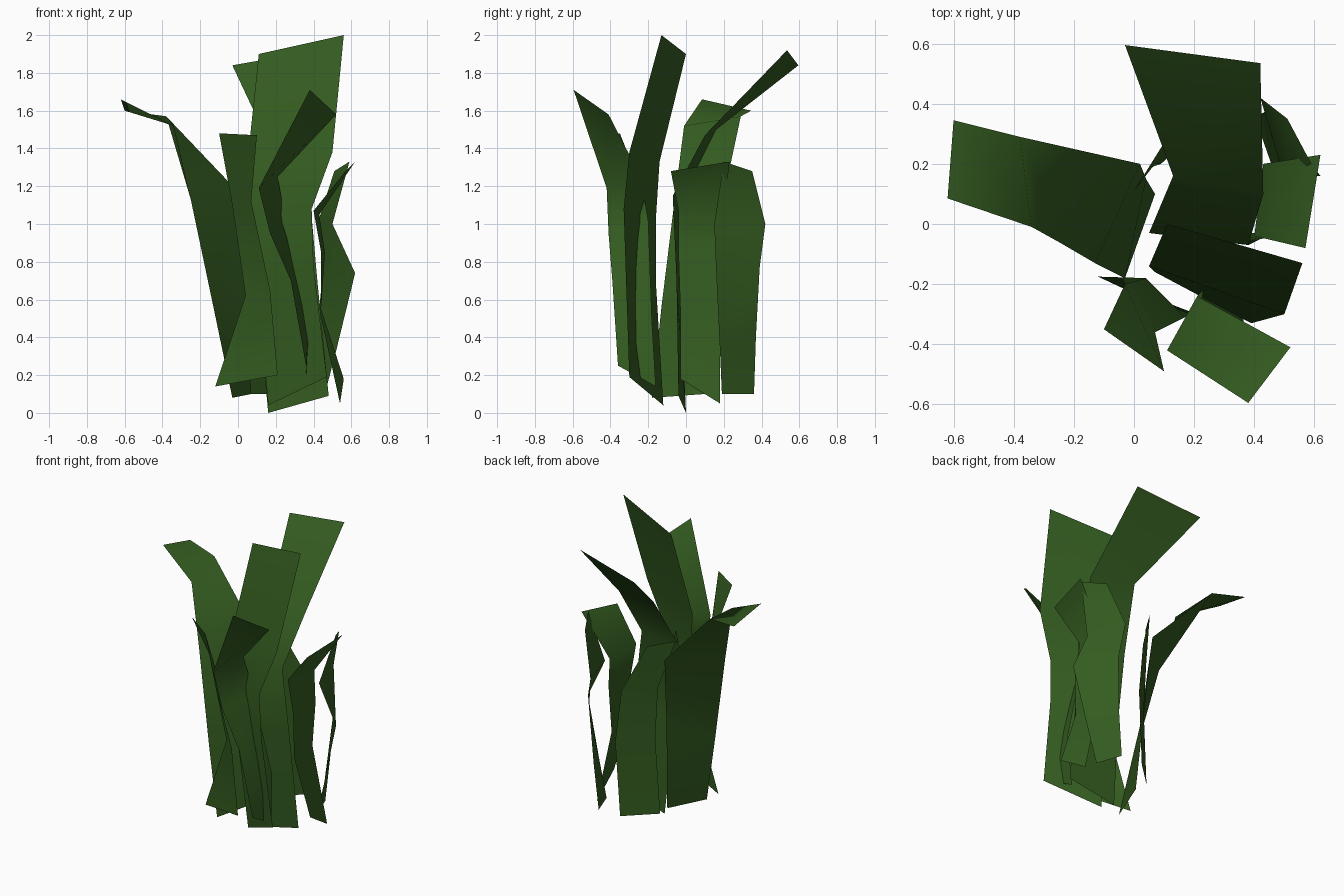
import bpy

green = bpy.data.materials.new("leaf_green")
green.diffuse_color = (0.035, 0.11, 0.015, 1)


def blade(name, left, right):
    """Ribbon leaf lofted between its left and right edge paths, root to tip."""
    n = len(left)
    faces = [(i, n + i, n + i + 1, i + 1) for i in range(n - 1)]
    mesh = bpy.data.meshes.new(name)
    mesh.from_pydata(left + right, [], faces)
    mesh.materials.append(green)
    mesh.shade_smooth()
    obj = bpy.data.objects.new(name, mesh)
    bpy.context.collection.objects.link(obj)


# Leaf arching out to the left
blade("left_arching_blade",
      [(-0.03, -0.18, 0.08), (-0.13, -0.13, 0.56), (-0.25, -0.06, 1.13),
       (-0.34, -0.01, 1.52), (-0.62, 0.085, 1.66)],
      [(0.07, 0.10, 0.10), (0.04, 0.15, 0.68), (0.02, 0.20, 1.15),
       (-0.38, 0.29, 1.57), (-0.60, 0.345, 1.60)])

# Tallest leaf in the middle
blade("tall_centre_blade",
      [(0.16, -0.12, 0.04), (0.10, -0.16, 0.70), (0.07, -0.16, 1.02),
       (0.05, -0.14, 1.33), (0.11, 0.0, 1.90)],
      [(0.47, -0.30, 0.19), (0.40, -0.32, 0.78), (0.39, -0.33, 1.08),
       (0.50, -0.30, 1.38), (0.56, -0.13, 2.0)])

# Wide leaf leaning to the back
blade("back_arching_blade",
      [(0.16, 0.0, 0.0), (0.10, -0.03, 0.65), (0.05, -0.03, 1.12),
       (0.13, 0.16, 1.50), (-0.03, 0.595, 1.84)],
      [(0.48, -0.04, 0.09), (0.42, -0.05, 0.70), (0.38, -0.07, 1.15),
       (0.43, 0.10, 1.47), (0.42, 0.535, 1.92)])

# Leaf leaning to the front
blade("front_arching_blade",
      [(0.36, -0.36, 0.25), (0.28, -0.39, 0.70), (0.17, -0.41, 0.95),
       (0.11, -0.42, 1.19), (0.38, -0.595, 1.71)],
      [(0.36, -0.16, 0.14), (0.38, -0.18, 0.48), (0.25, -0.20, 1.02),
       (0.21, -0.24, 1.25), (0.52, -0.41, 1.58)])

# Twisted leaf at front left
blade("front_left_blade",
      [(-0.12, -0.175, 0.14), (0.04, -0.18, 0.62), (-0.03, -0.20, 1.10),
       (-0.10, -0.35, 1.48)],
      [(0.21, -0.30, 0.20), (0.17, -0.31, 0.65), (0.07, -0.36, 1.12),
       (0.10, -0.49, 1.47)])

# Bowed leaf on the right
blade("right_bowed_blade",
      [(0.56, -0.03, 0.18), (0.44, -0.03, 0.55), (0.44, -0.04, 0.85),
       (0.40, -0.04, 1.07), (0.57, -0.08, 1.28)],
      [(0.54, 0.18, 0.05), (0.43, 0.18, 0.55), (0.46, 0.17, 0.85),
       (0.43, 0.20, 1.05), (0.62, 0.23, 1.33)])

# Kinked leaf at back right
blade("back_right_blade",
      [(0.46, 0.19, 0.10), (0.52, 0.18, 0.33), (0.62, 0.16, 0.74),
       (0.50, 0.15, 1.0), (0.59, 0.20, 1.33)],
      [(0.40, 0.36, 0.10), (0.43, 0.37, 0.40), (0.45, 0.39, 0.77),
       (0.42, 0.42, 1.0), (0.51, 0.35, 1.28)])

# Short upright leaf at the back
blade("back_short_blade",
      [(0.06, 0.19, 0.10), (0.09, 0.20, 0.60), (0.07, 0.20, 0.95),
       (0.0, 0.11, 1.25)],
      [(0.24, 0.36, 0.10), (0.27, 0.37, 0.60), (0.23, 0.36, 0.95),
       (0.10, 0.27, 1.25)])
